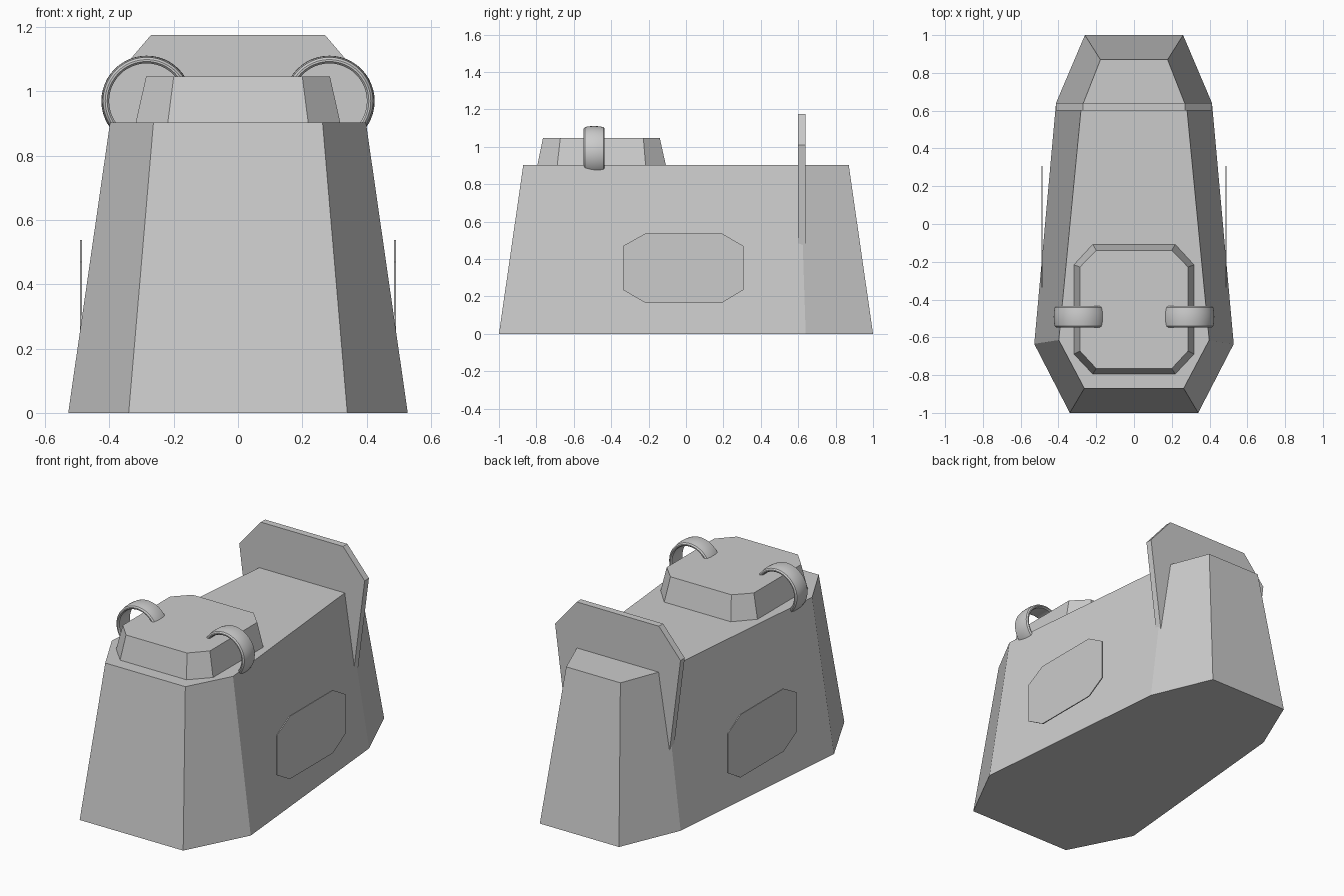
import bpy, bmesh, math

if "Cube" in bpy.data.objects:
    bpy.data.objects.remove(bpy.data.objects["Cube"])


def make_object(name, bm):
    bmesh.ops.recalc_face_normals(bm, faces=bm.faces)
    mesh = bpy.data.meshes.new(name)
    bm.to_mesh(mesh)
    bm.free()
    obj = bpy.data.objects.new(name, mesh)
    bpy.context.collection.objects.link(obj)
    return obj


def mirrored(half):
    """Close a right-hand half outline across x = 0."""
    return half + [(-x, v) for x, v in reversed(half)]


def loft(name, lower, upper):
    """Solid between two matching rings of 3D points."""
    bm = bmesh.new()
    a = [bm.verts.new(p) for p in lower]
    b = [bm.verts.new(p) for p in upper]
    bm.faces.new(a)
    bm.faces.new(b)
    for i in range(len(a)):
        j = (i + 1) % len(a)
        bm.faces.new((a[i], a[j], b[j], b[i]))
    return make_object(name, bm)


def at_z(outline, z):
    return [(x, y, z) for x, y in outline]


def ring(name, profile, x, z, segments=48):
    """Spin an (radius, y) profile round the y axis."""
    bm = bmesh.new()
    rows = []
    for i in range(segments):
        a = 2 * math.pi * i / segments
        rows.append([bm.verts.new((x + r * math.cos(a), y, z + r * math.sin(a)))
                     for r, y in profile])
    n = len(profile)
    for i in range(segments):
        p, q = rows[i], rows[(i + 1) % segments]
        for k in range(n):
            m = (k + 1) % n
            bm.faces.new((p[k], p[m], q[m], q[k]))
    obj = make_object(name, bm)
    bpy.ops.object.select_all(action='DESELECT')
    obj.select_set(True)
    bpy.context.view_layer.objects.active = obj
    bpy.ops.object.shade_smooth_by_angle(angle=math.radians(35))
    return obj


# Tapered eight-sided body
body_low = mirrored([(0.34, -1), (0.528, -0.635), (0.413, 0.64), (0.26, 1)])
body_top = mirrored([(0.263, -0.87), (0.398, -0.615), (0.28, 0.61), (0.178, 0.87)])
loft("body", at_z(body_low, 0), at_z(body_top, 0.903))

# Raised hatch with cut corners
hatch_low = mirrored([(0.22, -0.797), (0.321, -0.69), (0.321, -0.215), (0.22, -0.105)])
hatch_top = mirrored([(0.2, -0.765), (0.286, -0.672), (0.286, -0.228), (0.2, -0.14)])
loft("hatch", at_z(hatch_low, 0.89), at_z(hatch_top, 1.046))

# Upright rear plate, tapering down into the body
plate = mirrored([(0.27, 1.176), (0.412, 1.01), (0.32, 0.3)])
loft("rear_plate", [(x, 0.6, z) for x, z in plate], [(x, 0.64, z) for x, z in plate])

# Thin side panels and handle rings
panel = [(-0.337, 0.235), (-0.215, 0.165), (0.19, 0.165), (0.307, 0.235),
         (0.307, 0.47), (0.19, 0.538), (-0.215, 0.538), (-0.337, 0.47)]
band = [(0.117, -0.54), (0.123, -0.547), (0.129, -0.547), (0.136, -0.54),
        (0.14, -0.515), (0.141, -0.491), (0.14, -0.467), (0.136, -0.442),
        (0.129, -0.435), (0.123, -0.435), (0.117, -0.442)]
for side, s in (("right", 1), ("left", -1)):
    loft(side + "_panel", [(s * 0.485, y, z) for y, z in panel],
         [(s * 0.491, y, z) for y, z in panel])
    ring(side + "_handle_ring", band, s * 0.284, 0.97)
